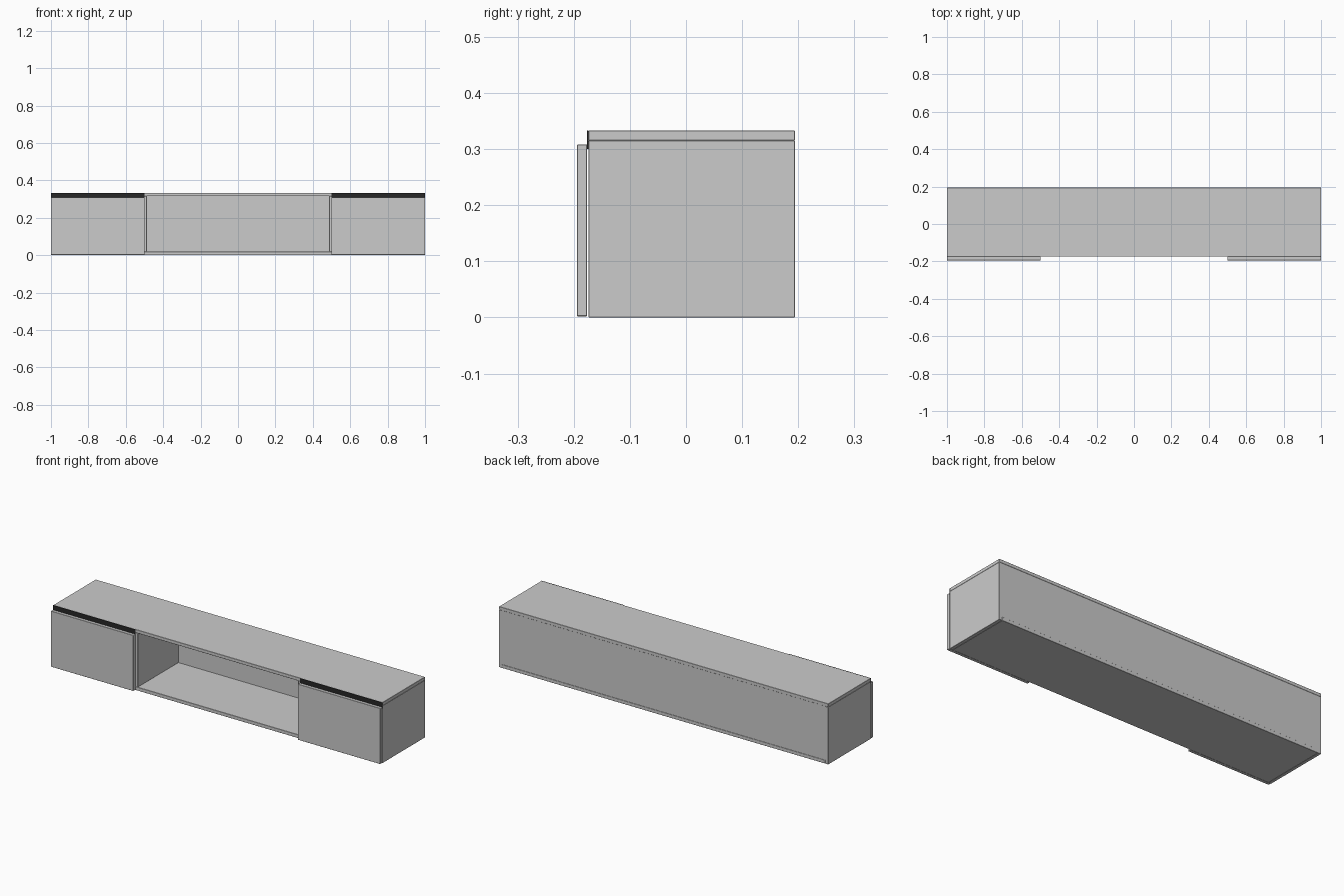
import bpy

if "Cube" in bpy.data.objects:
    bpy.data.objects.remove(bpy.data.objects["Cube"])

T = 0.018                 # board thickness
FRONT, BACK = -0.174, 0.194
TOP = 0.333

dark = bpy.data.materials.new("dark_trim")
dark.diffuse_color = (0.02, 0.02, 0.02, 1)
dark.use_nodes = True
dark.node_tree.nodes["Principled BSDF"].inputs["Base Color"].default_value = dark.diffuse_color


def board(name, x, y, z, bevel=0.001, mat=None):
    """Box spanning the given (min, max) ranges, with a fine edge bevel."""
    bpy.ops.mesh.primitive_cube_add(
        size=1, location=[(a + b) / 2 for a, b in (x, y, z)])
    ob = bpy.context.object
    ob.name = name
    ob.scale = [b - a for a, b in (x, y, z)]
    bpy.ops.object.transform_apply(location=False, rotation=False, scale=True)
    if bevel:
        m = ob.modifiers.new("edge", 'BEVEL')
        m.width = bevel
        m.segments = 1
    if mat:
        ob.data.materials.append(mat)
    return ob


# Carcass: top, bottom and back boards
board("top_board", (-1, 1), (FRONT, BACK), (TOP - T, TOP))
board("bottom_board", (-1 + T, 1 - T), (FRONT, BACK), (0, T + 0.001))
board("back_board", (-1 + T, 1 - T), (BACK - 0.014, BACK - 0.001),
      (T + 0.001, TOP - T), bevel=0)

# Mirrored parts: end panel, divider, door and dark strip above the door
for side, s in (("left", -1), ("right", 1)):
    def span(a, b):
        return tuple(sorted((s * a, s * b)))
    board(side + "_end_panel", span(1 - T, 1), (FRONT, BACK), (0, TOP - T))
    board(side + "_divider", span(0.487, 0.487 + T), (FRONT, BACK - 0.014),
          (T + 0.001, TOP - T))
    board(side + "_door", span(0.5, 1), (-0.194, -0.176), (0.002, 0.308))
    board(side + "_dark_strip", span(0.5, 1), (-0.1765, FRONT),
          (0.300, TOP), bevel=0, mat=dark)
